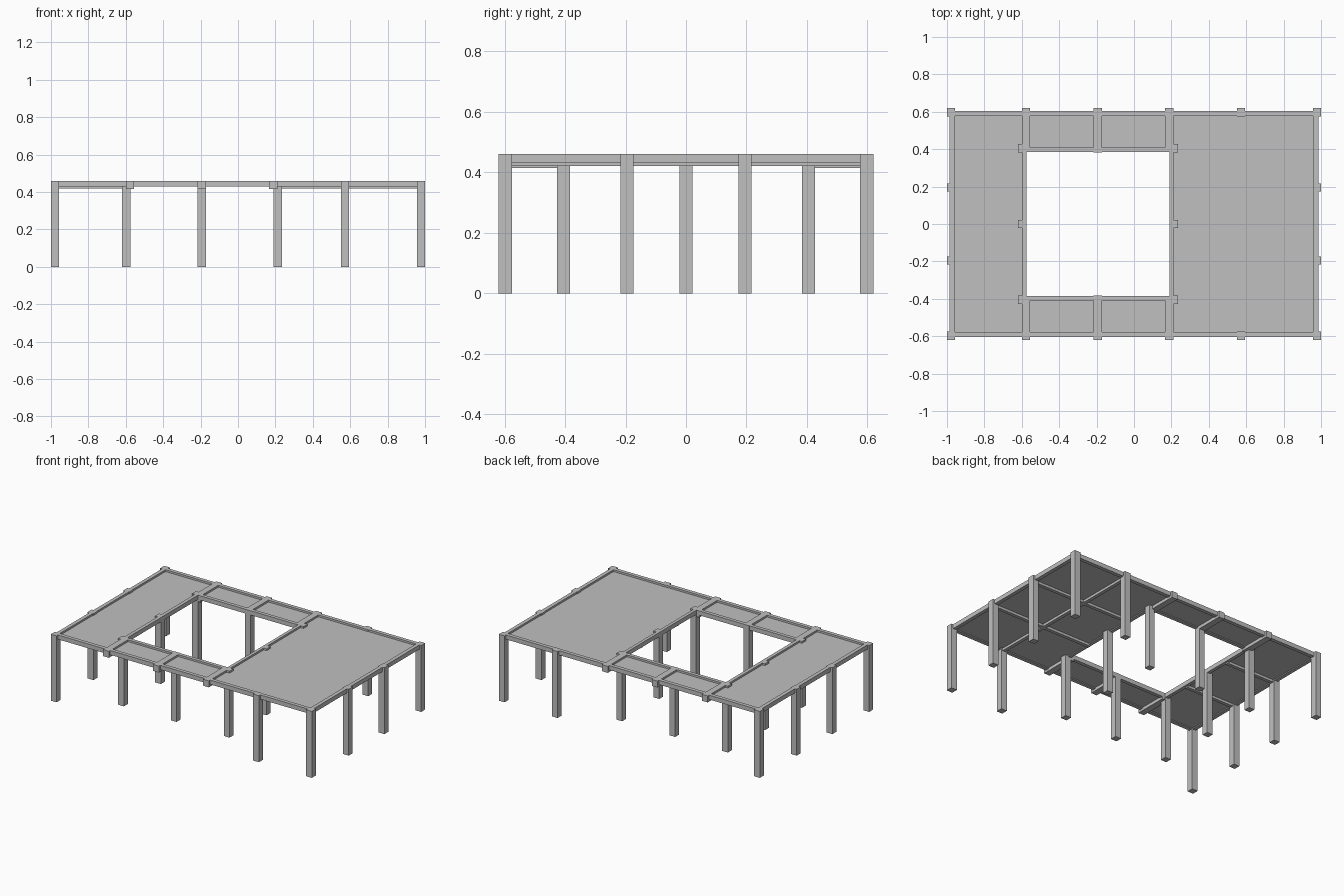
import bpy

cube = bpy.data.objects.get("Cube")
if cube:
    bpy.data.objects.remove(cube, do_unlink=True)

concrete = bpy.data.materials.new("concrete grey")
concrete.use_nodes = True
GREY = (0.53, 0.53, 0.53, 1)
concrete.diffuse_color = GREY
concrete.node_tree.nodes["Principled BSDF"].inputs["Base Color"].default_value = GREY

TOP = 0.46         # top of frame
EDGE = 0.43        # underside of edge and ring beams
DEEP = 0.42        # underside of floor beams
HANG = 0.415       # underside of cantilevers
SLAB = (0.437, 0.447)
COL = 0.022        # half column width
THIN = 0.012       # half floor beam width


def box(name, x0, x1, y0, y1, z0, z1):
    """Axis-aligned block between two corners."""
    bpy.ops.mesh.primitive_cube_add(
        size=1, location=((x0 + x1) / 2, (y0 + y1) / 2, (z0 + z1) / 2))
    ob = bpy.context.object
    ob.name = name
    ob.scale = (x1 - x0, y1 - y0, z1 - z0)
    bpy.ops.object.transform_apply(location=False, rotation=False, scale=True)
    ob.data.materials.append(concrete)


def column(name, x, y):
    box(name, x - COL, x + COL, y - COL, y + COL, 0, TOP)


# Columns that exist on both the front and back halves
for side, s in (("front", -1), ("back", 1)):
    for x in (-0.978, 0.978):
        column(side + "_corner_column", x, s * 0.598)
        column(side + "_end_column", x, s * 0.195)
    column(side + "_edge_column", 0.572, s * 0.598)
    for x in (-0.598, -0.194, 0.212):
        column(side + "_courtyard_column", x, s * 0.405)

# Middle columns beside the opening
for x in (-0.598, 0.212):
    column("middle_courtyard_column", x, 0)

# Outer edge beams, courtyard beams, cantilevers and floor beams
for side, s in (("front", -1), ("back", 1)):
    ya, yb = sorted((s * 0.578, s * 0.604))
    box(side + "_edge_beam", -0.986, 0.986, ya, yb, EDGE, TOP)
    ya, yb = sorted((s * 0.385, s * 0.41))
    box(side + "_courtyard_beam", -0.6, 0.21, ya, yb, EDGE, TOP)
    ya, yb = sorted((s * 0.385, s * 0.619))
    for x in (-0.578, -0.194, 0.188):
        box(side + "_cantilever_beam", x - COL, x + COL, ya, yb, HANG, TOP)
    y = s * 0.195
    for x0, x1 in ((-0.975, -0.59), (0.2, 0.975)):
        box(side + "_floor_beam", x0, x1, y - THIN, y + THIN, DEEP, SLAB[1] - 0.002)

box("right_end_beam", -0.986, -0.96, -0.6, 0.6, EDGE, TOP)
box("left_end_beam", 0.96, 0.986, -0.6, 0.6, EDGE, TOP)
box("right_courtyard_beam", -0.6, -0.576, -0.41, 0.41, EDGE, TOP)
box("left_courtyard_beam", 0.19, 0.212, -0.41, 0.41, EDGE, TOP)
box("cross_floor_beam", 0.572 - THIN, 0.572 + THIN, -0.59, 0.59, DEEP, SLAB[1] - 0.002)

# Recessed floor slabs around the opening
box("right_slab", -0.97, -0.59, -0.59, 0.59, *SLAB)
box("left_slab", 0.2, 0.97, -0.59, 0.59, *SLAB)
box("front_slab", -0.59, 0.2, -0.59, -0.4, *SLAB)
box("back_slab", -0.59, 0.2, 0.4, 0.59, *SLAB)
